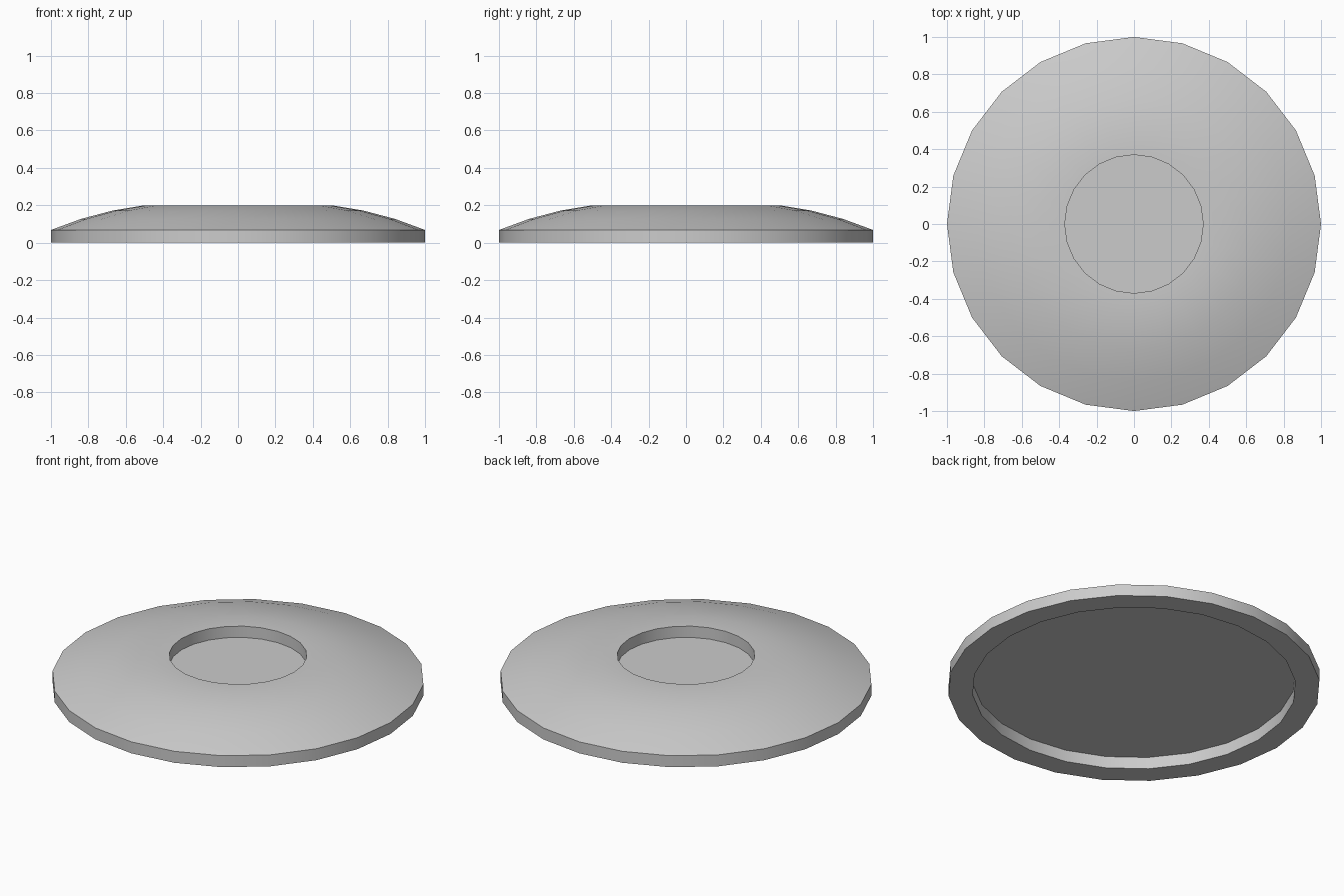
import bpy, bmesh, math

if "Cube" in bpy.data.objects:
    bpy.data.objects.remove(bpy.data.objects["Cube"])

SIDES = 24

# Closed half profile (radius, z): underside recess, rim, dome, top well
profile = [(0.0, 0.07), (0.87, 0.07), (0.87, 0.0), (1.0, 0.0), (1.0, 0.068),
           (0.84, 0.127), (0.67, 0.172), (0.5, 0.2),
           (0.37, 0.2), (0.37, 0.133), (0.0, 0.133)]

# Spin the profile around z
bm = bmesh.new()
verts = [bm.verts.new((r, 0, z)) for r, z in profile]
edges = [bm.edges.new(pair) for pair in zip(verts, verts[1:])]
bmesh.ops.spin(bm, geom=verts + edges, cent=(0, 0, 0), axis=(0, 0, 1),
               angle=math.tau, steps=SIDES, use_duplicate=False)
bmesh.ops.remove_doubles(bm, verts=bm.verts[:], dist=1e-4)
bmesh.ops.recalc_face_normals(bm, faces=bm.faces[:])

mesh = bpy.data.meshes.new("domed_disc")
bm.to_mesh(mesh)
bm.free()
disc = bpy.data.objects.new("domed_disc", mesh)
bpy.context.collection.objects.link(disc)

# Smooth dome and walls, sharp rims
bpy.context.view_layer.objects.active = disc
disc.select_set(True)
bpy.ops.object.shade_smooth_by_angle(angle=math.radians(30))
